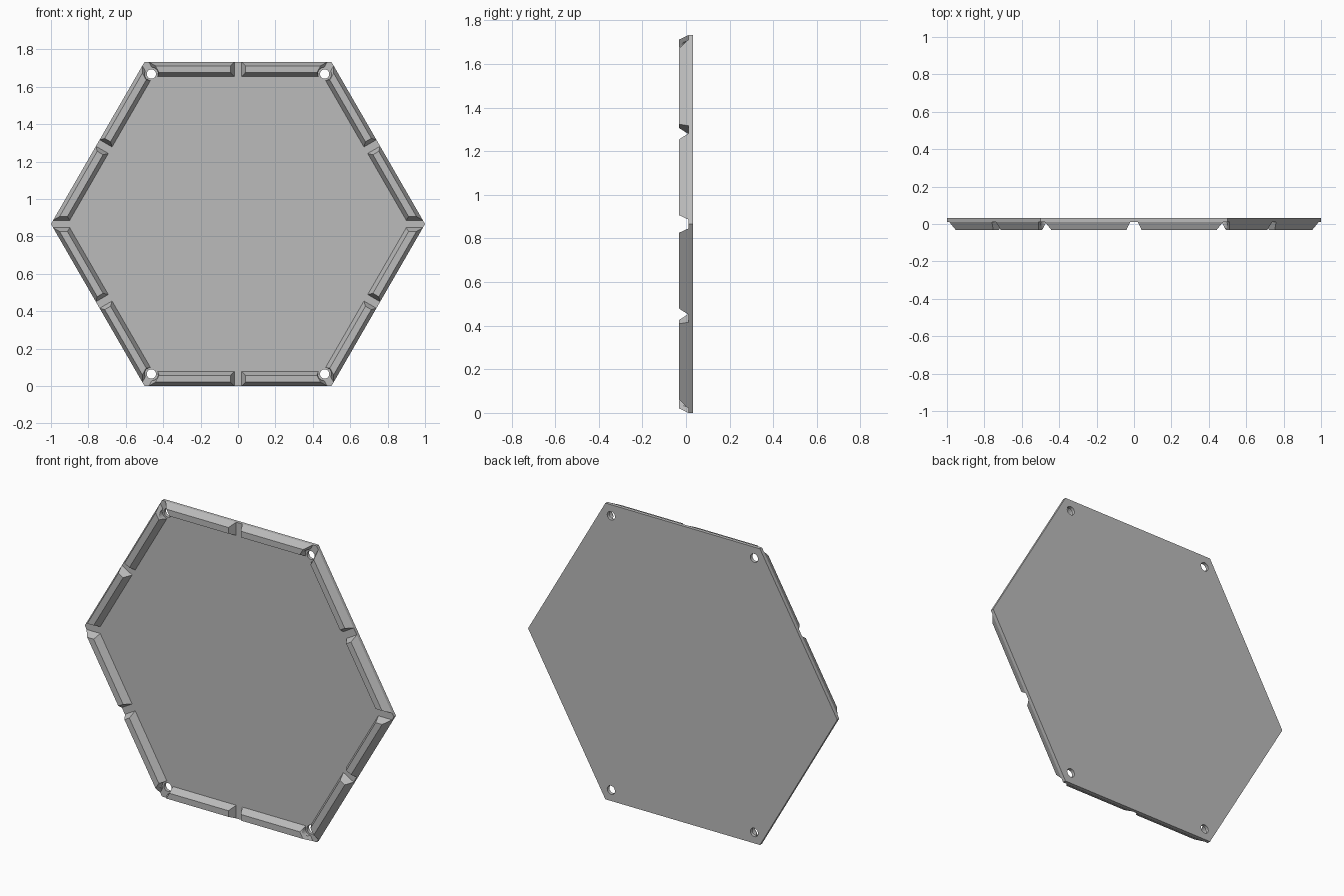
import bpy, bmesh
from math import cos, sin, radians, sqrt
from mathutils import Matrix, Vector

old = bpy.data.objects.get("Cube")
if old:
    bpy.data.objects.remove(old, do_unlink=True)

APOTHEM = sqrt(3) / 2
BACK, FLOOR, FRONT = 0.031, 0.012, -0.031

grey = bpy.data.materials.new("plain_grey")
grey.use_nodes = True
colour = (0.5, 0.5, 0.5, 1)
grey.diffuse_color = colour
grey.node_tree.nodes["Principled BSDF"].inputs["Base Color"].default_value = colour


def finish(name, bm):
    bmesh.ops.recalc_face_normals(bm, faces=bm.faces)
    mesh = bpy.data.meshes.new(name)
    bm.to_mesh(mesh)
    bm.free()
    obj = bpy.data.objects.new(name, mesh)
    mesh.materials.append(grey)
    bpy.context.collection.objects.link(obj)
    return obj


def loft(bm, loops):
    """Closed solid through loops with equal point counts."""
    rings = [[bm.verts.new(p) for p in loop] for loop in loops]
    n = len(rings[0])
    for a, b in zip(rings, rings[1:]):
        for i in range(n):
            j = (i + 1) % n
            bm.faces.new((a[i], a[j], b[j], b[i]))
    bm.faces.new(rings[0])
    bm.faces.new(rings[-1])


def place(r, t, y, angle):
    """Point at distance r along a spoke and t to the side of it."""
    return Vector((r * cos(angle) - t * sin(angle), y,
                   r * sin(angle) + t * cos(angle) + APOTHEM))


def cut(target, cutter):
    mod = target.modifiers.new("screw_cut", "BOOLEAN")
    mod.operation = "DIFFERENCE"
    mod.solver = "EXACT"
    mod.object = cutter


def corner_cutter(name, radius):
    """Cylinders at the four corners that take screws."""
    bm = bmesh.new()
    for deg in (60, 120, 240, 300):
        spot = place(0.926, 0, 0, radians(deg))
        bmesh.ops.create_cone(
            bm, cap_ends=True, segments=24, radius1=radius, radius2=radius, depth=0.2,
            matrix=Matrix.Translation(spot) @ Matrix.Rotation(radians(90), 4, "X"))
    obj = finish(name, bm)
    obj.hide_render = True
    obj.hide_viewport = True
    obj.display_type = "WIRE"
    return obj


# Hexagonal base plate
bm = bmesh.new()
loft(bm, [[place(1, 0, y, radians(60 * k)) for k in range(6)] for y in (BACK, FLOOR)])
base_plate = finish("base_plate", bm)

# Bevelled rim bars, two per side, with tapered gaps at corners and mid-sides
bm = bmesh.new()
section = [(0, FLOOR, 0.02), (0.02, FRONT, 0.04), (0.056, FRONT, 0.04), (0.077, FLOOR, 0.02)]
for side in range(6):
    angle = radians(30 + 60 * side)
    for sign in (-1, 1):
        mid_end, corner_end = [], []
        for inset, y, gap in section:
            r = APOTHEM - inset
            far = r / sqrt(3) - gap / cos(radians(30))
            mid_end.append(place(r, sign * gap, y, angle))
            corner_end.append(place(r, sign * far, y, angle))
        loft(bm, [mid_end, corner_end])
rim_bars = finish("rim_bars", bm)

# Screw holes through the plate, wider clearance through the bars
cut(base_plate, corner_cutter("screw_hole_cutter", 0.025))
cut(rim_bars, corner_cutter("screw_clearance_cutter", 0.036))
